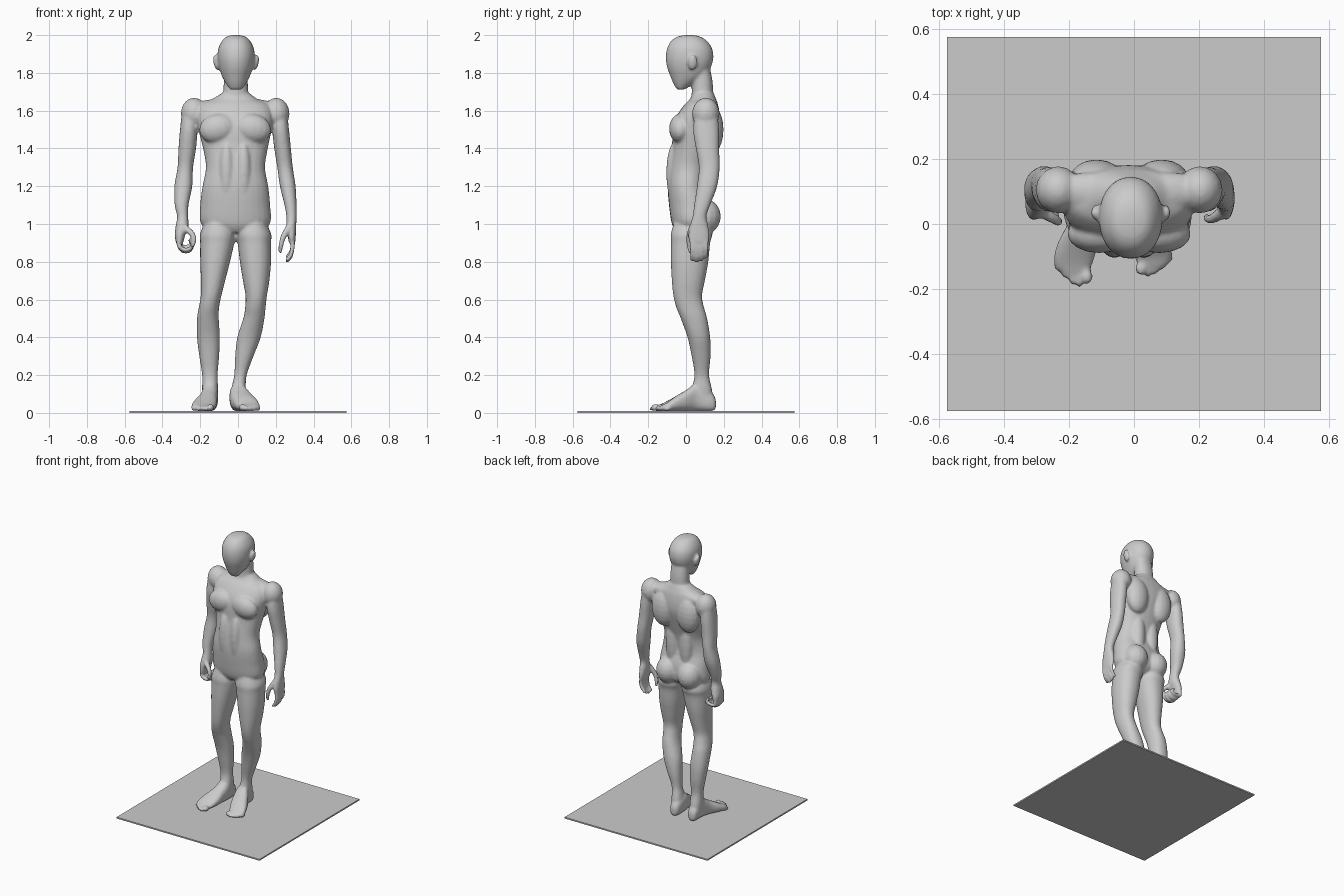
import bpy, bmesh, math
from mathutils import Matrix, Vector

verts, faces = [], []
MID = -0.015  # body centre line


def spline(pts, n=4):
    """Smooth interpolation through tuples of any size."""
    out = []
    for i in range(len(pts) - 1):
        p = [pts[max(0, min(len(pts) - 1, i + k))] for k in (-1, 0, 1, 2)]
        for j in range(n):
            t = j / n
            out.append([0.5 * (2 * b + (c - a) * t + (2 * a - 5 * b + 4 * c - d) * t * t
                               + (3 * b - a - 3 * c + d) * t ** 3) for a, b, c, d in zip(*p)])
    return out + [list(pts[-1])]


def skin(rings):
    """Closed tube through rings of points."""
    base, n = len(verts), len(rings[0])
    for r in rings:
        verts.extend(r)
    for i in range(len(rings) - 1):
        a, b = base + i * n, base + (i + 1) * n
        for k in range(n):
            m = (k + 1) % n
            faces.append((a + k, a + m, b + m, b + k))
    faces.append(tuple(range(base, base + n))[::-1])
    faces.append(tuple(range(len(verts) - n, len(verts))))


def loft(stations, along_y=False, power=2.2, sides=28):
    """Each station: position on axis, then low/high bounds of both cross axes."""
    rings = []
    for s, a0, a1, b0, b1 in spline(stations):
        ring = []
        for k in range(sides):
            t = 2 * math.pi * k / sides
            c, w = math.cos(t), math.sin(t)
            a = (a0 + a1) / 2 + (a1 - a0) / 2 * math.copysign(abs(c) ** (2 / power), c)
            b = (b0 + b1) / 2 + (b1 - b0) / 2 * math.copysign(abs(w) ** (2 / power), w)
            ring.append((a, s, b) if along_y else (a, b, s))
        rings.append(ring)
    skin(rings)


def blob(c, r, tilt=0.0, sides=16):
    m = Matrix.Translation(c) @ Matrix.Rotation(tilt, 4, 'Y') @ Matrix.Diagonal((*r, 1))
    rings = []
    for i in range(11):
        p = -math.pi / 2 * 0.97 + math.pi * 0.97 * i / 10
        rings.append([tuple(m @ Vector((math.cos(p) * math.cos(2 * math.pi * k / sides),
                                        math.cos(p) * math.sin(2 * math.pi * k / sides),
                                        math.sin(p)))) for k in range(sides)])
    skin(rings)


def pair(x, y, z, r, tilt=0.0):
    for s in (-1, 1):
        blob((MID + s * x, y, z), r, s * tilt)


def digit(path, r0=0.0135, r1=0.0105):
    pts = [Vector(p) for p in spline(path)]
    rings, last = [], len(pts) - 1
    for i, p in enumerate(pts):
        r = r0 + (r1 - r0) * i / last
        t = (pts[min(i + 1, last)] - pts[max(i - 1, 0)]).normalized()
        u = t.cross(Vector((0, 1, 0))).normalized()
        v = t.cross(u)
        rings.append([tuple(p + u * r * math.cos(k * math.pi / 5) + v * r * math.sin(k * math.pi / 5))
                      for k in range(10)])
    skin(rings)
    blob(pts[-1], (r1, r1, r1))


# Torso
loft([(0.955, -.11, .08, -.05, .09), (1.0, -.195, .168, -.075, .14), (1.1, -.2, .17, -.09, .14),
      (1.2, -.188, .16, -.097, .112), (1.3, -.17, .143, -.09, .122), (1.4, -.185, .158, -.075, .15),
      (1.5, -.21, .178, -.07, .178), (1.57, -.22, .185, -.05, .18), (1.63, -.2, .165, -.01, .17),
      (1.66, -.14, .105, .02, .16), (1.69, -.09, .065, .035, .148)])
# Chest, shoulder blades, abdomen, trapezius, shoulders, buttocks, lower back
pair(.092, -.03, 1.505, (.1, .06, .078), .2)
pair(.1, .135, 1.5, (.085, .064, .13))
pair(.045, -.055, 1.27, (.043, .05, .17))
pair(.11, .1, 1.62, (.15, .06, .042), .12)
pair(.218, .105, 1.585, (.07, .073, .083))
pair(.085, .095, 1.04, (.084, .09, .095))
pair(.055, .09, 1.25, (.05, .045, .2))
# Neck
loft([(1.62, -.1, .075, .02, .155), (1.69, -.08, .055, .03, .145), (1.76, -.075, .052, .03, .14),
      (1.86, -.07, .05, .03, .12)])
# Head with plain face
loft([(2.0, -.03, .01, .0, .04), (1.992, -.06, .04, -.045, .075), (1.97, -.084, .064, -.078, .11),
      (1.93, -.104, .084, -.1, .138), (1.88, -.108, .088, -.107, .145),
      (1.83, -.1, .08, -.1, .132), (1.78, -.084, .062, -.082, .1),
      (1.74, -.062, .04, -.065, .04), (1.712, -.042, .02, -.048, -.01)], power=2.1)
# Ears
for s in (-1, 1):
    blob((-.01 + s * .106, .035, 1.855), (.014, .025, .042), s * .2)

# Arms
loft([(1.61, -.295, -.2, .05, .165), (1.5, -.307, -.213, .038, .175), (1.4, -.315, -.222, .052, .175),
      (1.3, -.32, -.238, .068, .178), (1.2, -.337, -.242, .058, .165), (1.1, -.335, -.262, .043, .128),
      (1.04, -.322, -.264, .035, .108), (.99, -.33, -.262, .02, .118), (.94, -.335, -.28, .012, .125),
      (.9, -.328, -.29, .015, .12)])
loft([(1.61, .165, .258, .05, .165), (1.5, .18, .27, .038, .175), (1.4, .192, .28, .052, .175),
      (1.3, .208, .29, .068, .178), (1.2, .222, .305, .058, .165), (1.1, .246, .31, .043, .128),
      (1.04, .256, .31, .035, .108), (.99, .256, .308, .02, .118), (.94, .262, .306, .012, .125),
      (.9, .27, .303, .018, .12)])
# Fingers: curled on one hand, relaxed on the other
for i in range(4):
    y, d = .028 + i * .027, (.0, -.008, -.002, .014)[i]
    digit([(-.312, y, .93), (-.312, y, .885), (-.288, y, .864 + d), (-.255, y, .868 + d),
           (-.24, y, .893), (-.255, y, .915)])
    y2 = .032 + i * .025
    digit([(.286, y2, .93), (.289, y2, .88), (.278, y2, .835 + d), (.26, y2, .812 + d)])
# Thumbs
digit([(-.29, .04, .985), (-.25, .018, .955), (-.234, .008, .925), (-.238, .006, .89)], .019, .012)
digit([(.272, .035, .985), (.244, .018, .94), (.23, .015, .9), (.224, .022, .855)], .019, .011)

# Legs
depth = {1.02: (-.06, .12), .95: (-.08, .14), .9: (-.08, .128), .8: (-.08, .118), .7: (-.075, .1),
         .62: (-.067, .085), .56: (-.052, .095), .5: (-.028, .112), .4: (.008, .128), .3: (.03, .13),
         .2: (.045, .122), .12: (.03, .138), .03: (.03, .145)}
right = [(-.17, -.04), (-.2, -.016), (-.2, -.02), (-.2, -.042), (-.196, -.068), (-.197, -.088),
         (-.207, -.1), (-.217, -.102), (-.217, -.096), (-.205, -.1), (-.19, -.108), (-.19, -.106),
         (-.185, -.115)]
left = [(.01, .14), (-.012, .175), (-.002, .175), (.01, .175), (.026, .166), (.04, .153),
        (.038, .146), (.028, .14), (-.004, .12), (-.015, .082), (-.02, .046), (-.036, .04),
        (-.035, .03)]
for side in (right, left):
    loft([(z, *x, *y) for (z, y), x in zip(depth.items(), side)])
# Feet
rise = [(.02, .07), (.01, .11), (.01, .155), (.01, .12), (.01, .085), (.01, .055), (.01, .04), (.014, .03)]
foot_r = [(.158, -.165, -.13), (.135, -.182, -.113), (.06, -.19, -.105), (0, -.205, -.11),
          (-.06, -.235, -.112), (-.115, -.247, -.125), (-.15, -.225, -.14), (-.175, -.195, -.16)]
foot_l = [(.158, -.02, .015), (.135, -.038, .03), (.06, -.045, .045), (0, -.04, .08),
          (-.06, -.02, .108), (-.1, .0, .115), (-.13, .015, .1), (-.145, .03, .07)]
for f in (foot_r, foot_l):
    loft([(*p, *z) for p, z in zip(f, rise)], along_y=True, power=2.5)
# Toes, big toe on the inner side
for i in range(5):
    r = .019 if i == 0 else .013
    blob((-.145 - i * .0225, (-.162, -.172, -.163, -.145, -.122)[i], .01 + r), (r * .95, .024, r))
    blob((.022 + i * .0215, (-.136, -.142, -.134, -.12, -.1)[i], .01 + r), (r * .95, .022, r))

# Fuse all parts into one smooth figure
parts = bpy.data.meshes.new("figure_parts")
parts.from_pydata(verts, [], faces)
bm = bmesh.new()
bm.from_mesh(parts)
bmesh.ops.recalc_face_normals(bm, faces=bm.faces[:])
bm.to_mesh(parts)
bm.free()
figure = bpy.data.objects.new("standing_figure", parts)
bpy.context.collection.objects.link(figure)
fuse = figure.modifiers.new("fuse", 'REMESH')
fuse.mode = 'VOXEL'
fuse.voxel_size = 0.008
fuse.use_smooth_shade = True
soften = figure.modifiers.new("soften", 'SMOOTH')
soften.factor = 0.5
soften.iterations = 4
# Bake the modifiers once
dg = bpy.context.evaluated_depsgraph_get()
baked = bpy.data.meshes.new_from_object(figure.evaluated_get(dg))
figure.modifiers.clear()
figure.data = baked

# Thin base plate
plate_mesh = bpy.data.meshes.new("base_plate")
bm = bmesh.new()
bmesh.ops.create_cube(bm, size=1, matrix=Matrix.Translation((0, 0, .005)) @ Matrix.Diagonal((1.15, 1.15, .01, 1)))
bm.to_mesh(plate_mesh)
bm.free()
bpy.context.collection.objects.link(bpy.data.objects.new("base_plate", plate_mesh))
